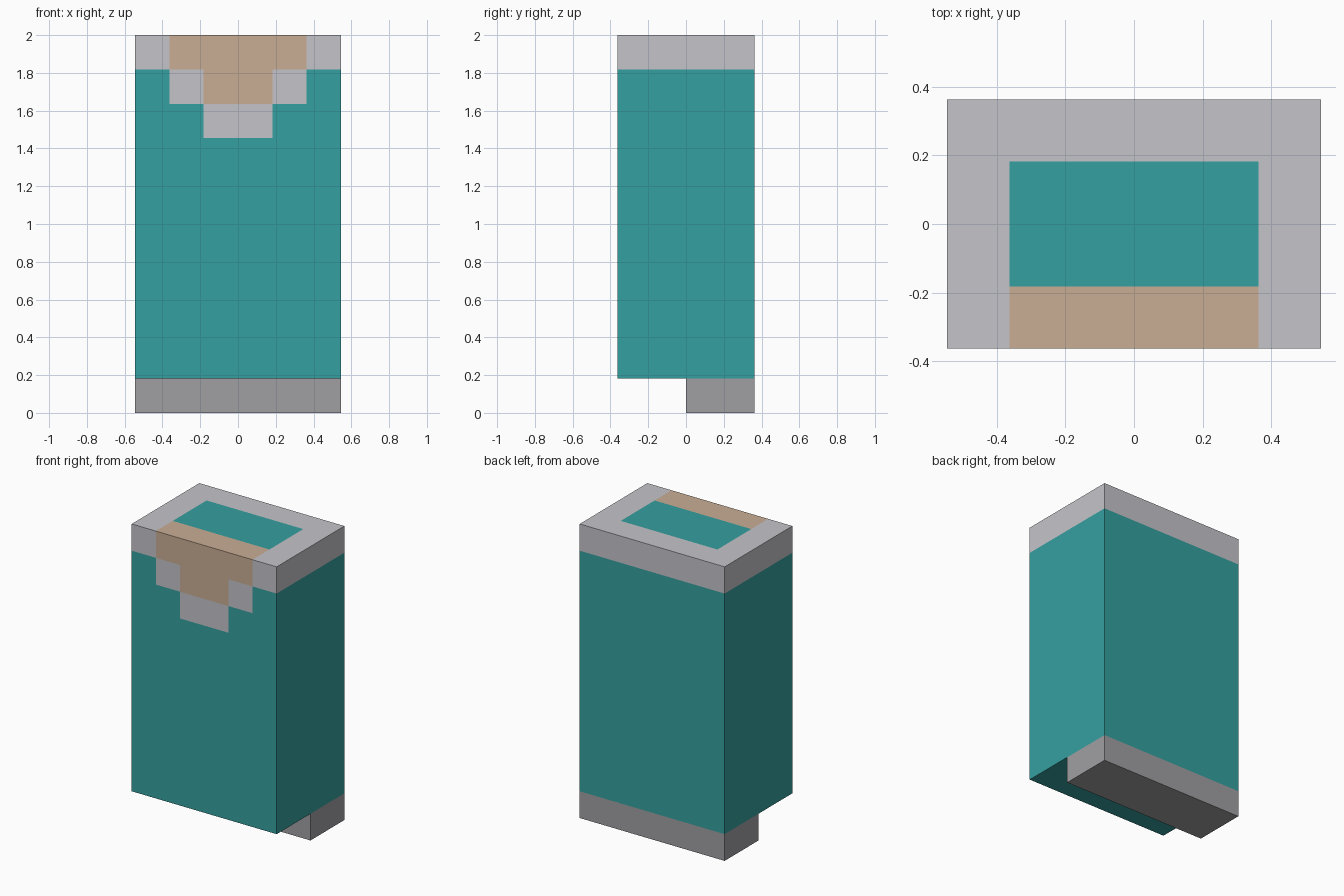
import bpy, bmesh
from mathutils import Vector

if "Cube" in bpy.data.objects:
    bpy.data.objects.remove(bpy.data.objects["Cube"])

U = 2 / 11  # the model is built on a grid of 11 units in height


def material(name, color):
    m = bpy.data.materials.new(name)
    m.diffuse_color = (*color, 1)
    m.use_nodes = True
    m.node_tree.nodes["Principled BSDF"].inputs["Base Color"].default_value = m.diffuse_color
    return m


TEAL, LIGHT, SKIN = range(3)
body_mats = [material("teal", (0.036, 0.352, 0.352)),
             material("light_grey", (0.558, 0.552, 0.584)),
             material("tan", (0.584, 0.423, 0.301))]
base_mats = [material("mid_grey", (0.352, 0.350, 0.366))]


def box(name, lo, hi, mats, cuts=(), rule=None):
    """Box in grid units, sliced at (axis, value) cuts, coloured by rule."""
    bm = bmesh.new()
    bmesh.ops.create_cube(bm, size=1)
    for v in bm.verts:
        v.co = Vector([lo[i] + (v.co[i] + 0.5) * (hi[i] - lo[i]) for i in range(3)])
    for axis, value in cuts:
        n = Vector((0, 0, 0))
        n[axis] = 1
        bmesh.ops.bisect_plane(bm, geom=bm.verts[:] + bm.edges[:] + bm.faces[:],
                               plane_co=n * value, plane_no=n)
    bm.normal_update()
    if rule:
        for f in bm.faces:
            f.material_index = rule(f.calc_center_median(), f.normal)
    bmesh.ops.scale(bm, vec=(U, U, U), verts=bm.verts)
    me = bpy.data.meshes.new(name)
    bm.to_mesh(me)
    bm.free()
    for m in mats:
        me.materials.append(m)
    ob = bpy.data.objects.new(name, me)
    bpy.context.collection.objects.link(ob)
    return ob


def body_color(c, n):
    ax = abs(c.x)
    if n.z > 0.5:                      # top: grey rim, teal centre, tan front strip
        if ax > 2 or c.y > 1:
            return LIGHT
        return SKIN if c.y < -1 else TEAL
    if n.y < -0.5:                     # front: stepped neckline with grey trim
        step = 11 - c.z                # depth below the top edge
        if step < 1:
            return SKIN if ax < 2 else LIGHT
        if step < 2:
            return SKIN if ax < 1 else LIGHT if ax < 2 else TEAL
        if step < 3:
            return LIGHT if ax < 1 else TEAL
        return TEAL
    return LIGHT if c.z > 10 else TEAL  # collar band on sides and back


# Main body with collar and neckline
box("body", (-3, -2, 1), (3, 2, 11), body_mats,
    [(0, v) for v in (-2, -1, 1, 2)] + [(1, -1), (1, 1)] + [(2, v) for v in (8, 9, 10)],
    body_color)

# Base block under the rear half
box("base", (-3, 0, 0), (3, 2, 1), base_mats)
